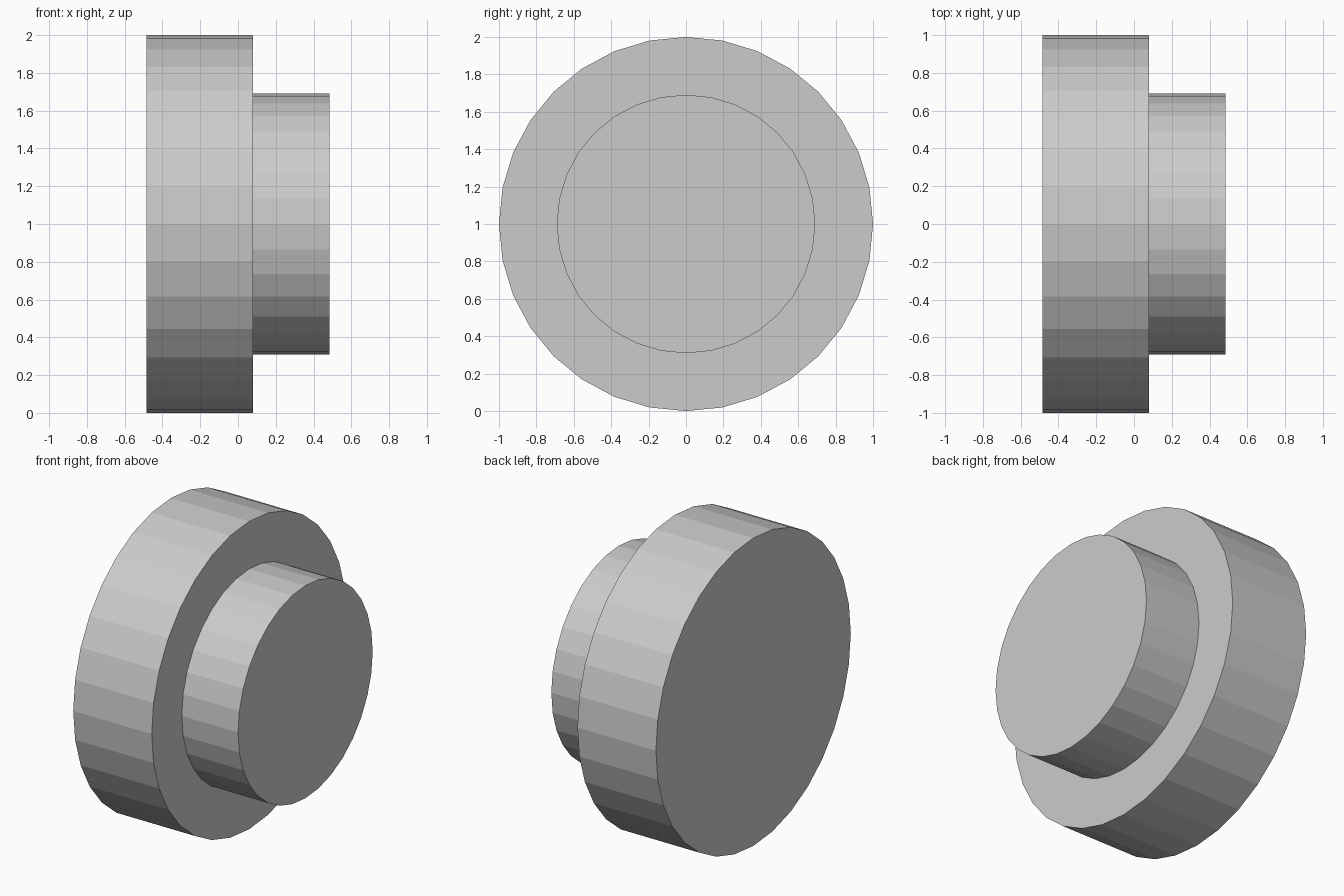
import bpy, bmesh
from math import cos, sin, tau

if "Cube" in bpy.data.objects:
    bpy.data.objects.remove(bpy.data.objects["Cube"])

SIDES = 32
# (x, radius) steps along the axle: wide wheel disc, then narrower hub
PROFILE = [(-0.484, 1.0), (0.08, 1.0), (0.08, 0.691), (0.484, 0.691)]

bm = bmesh.new()
rings = [[bm.verts.new((x, r * cos(tau * i / SIDES), r * sin(tau * i / SIDES)))
          for i in range(SIDES)] for x, r in PROFILE]

# Side walls and the step between disc and hub
for a, b in zip(rings, rings[1:]):
    for i in range(SIDES):
        j = (i + 1) % SIDES
        bm.faces.new((a[i], a[j], b[j], b[i]))

# Flat end caps
bm.faces.new(rings[0])
bm.faces.new(rings[-1])
bmesh.ops.recalc_face_normals(bm, faces=bm.faces)

mesh = bpy.data.meshes.new("stepped_wheel")
bm.to_mesh(mesh)
bm.free()
wheel = bpy.data.objects.new("stepped_wheel", mesh)
wheel.location.z = 1.0
bpy.context.collection.objects.link(wheel)
